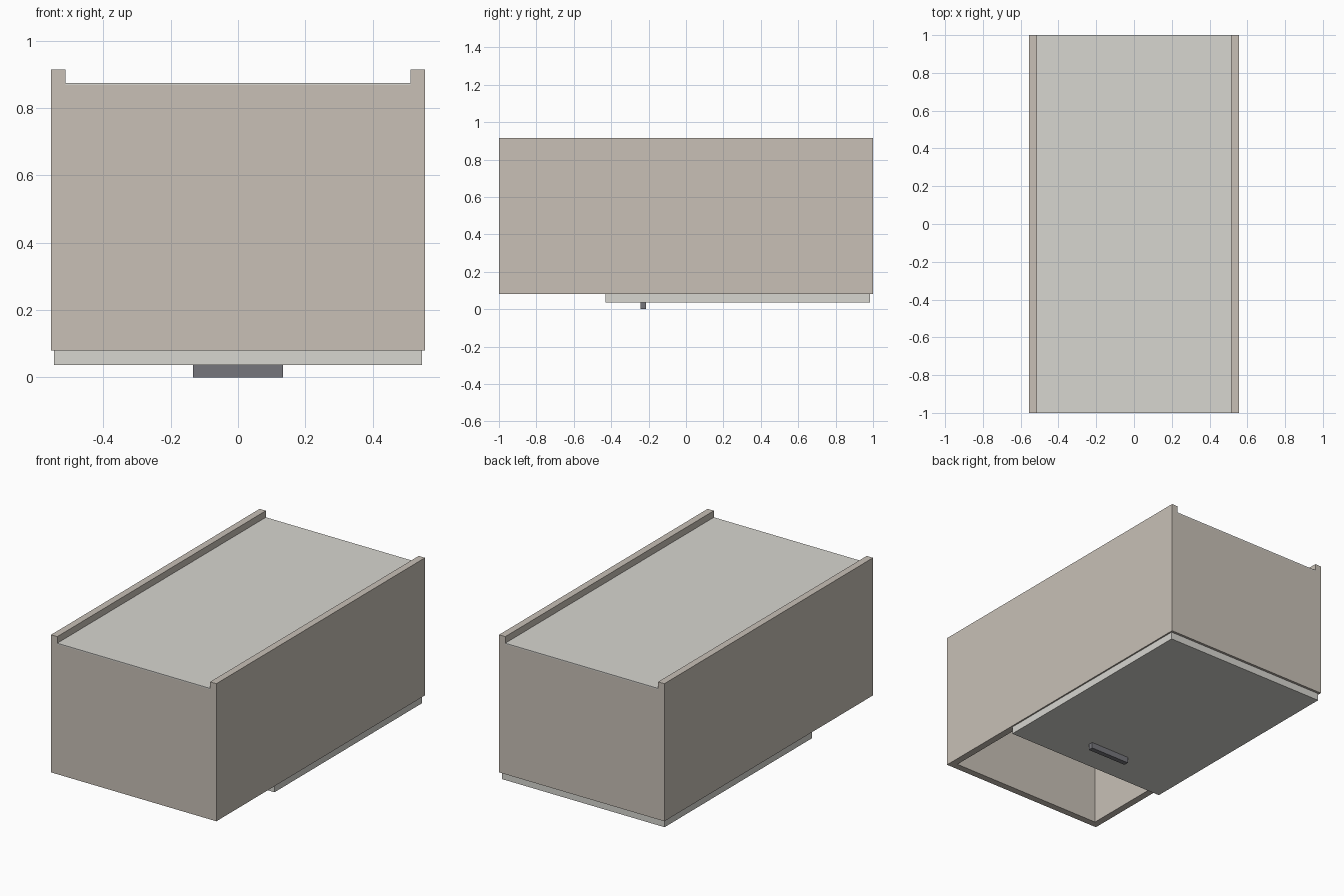
import bpy, bmesh
from mathutils import Vector

if "Cube" in bpy.data.objects:
    bpy.data.objects.remove(bpy.data.objects["Cube"])


def material(name, rgb):
    m = bpy.data.materials.new(name)
    m.diffuse_color = (*rgb, 1)
    m.use_nodes = True
    m.node_tree.nodes["Principled BSDF"].inputs["Base Color"].default_value = m.diffuse_color
    return m


def box(name, x, y, z, mat):
    """Box from (min, max) ranges on each axis."""
    bm = bmesh.new()
    bmesh.ops.create_cube(bm, size=1)
    lo, hi = Vector((x[0], y[0], z[0])), Vector((x[1], y[1], z[1]))
    for v in bm.verts:
        v.co = Vector([lo[i] + (v.co[i] + 0.5) * (hi[i] - lo[i]) for i in range(3)])
    me = bpy.data.meshes.new(name)
    bm.to_mesh(me)
    bm.free()
    me.materials.append(mat)
    ob = bpy.data.objects.new(name, me)
    bpy.context.collection.objects.link(ob)
    return ob


body = material("body_beige", (0.58, 0.53, 0.47))
panel = material("panel_light", (0.68, 0.67, 0.63))
dark = material("handle_dark", (0.18, 0.18, 0.20))

W, L, T = 0.555, 1.0, 0.042      # half width, half length, wall thickness
Z0, ZP, ZT = 0.08, 0.868, 0.915  # rim, underside of fixed panel, rail top

# Side walls, rising above the panel as rails; end walls between them
for side, s in (("left", -1), ("right", 1)):
    box(f"{side}_wall", sorted((s * (W - T), s * W)), (-L, L), (Z0, ZT), body)
for end, s in (("front", -1), ("back", 1)):
    box(f"{end}_wall", (-W + T, W - T), sorted((s * (L - T), s * L)), (Z0, ZP), body)

# Fixed panel closing the top between the rails
box("top_panel", (-W + T, W - T), (-L, L), (ZP, 0.875), panel)

# Sliding lid under the open side, pulled back, with its handle
box("sliding_lid", (-0.546, 0.546), (-0.43, 0.985), (0.036, Z0), panel)
box("lid_handle", (-0.133, 0.133), (-0.243, -0.213), (0, 0.036), dark)
